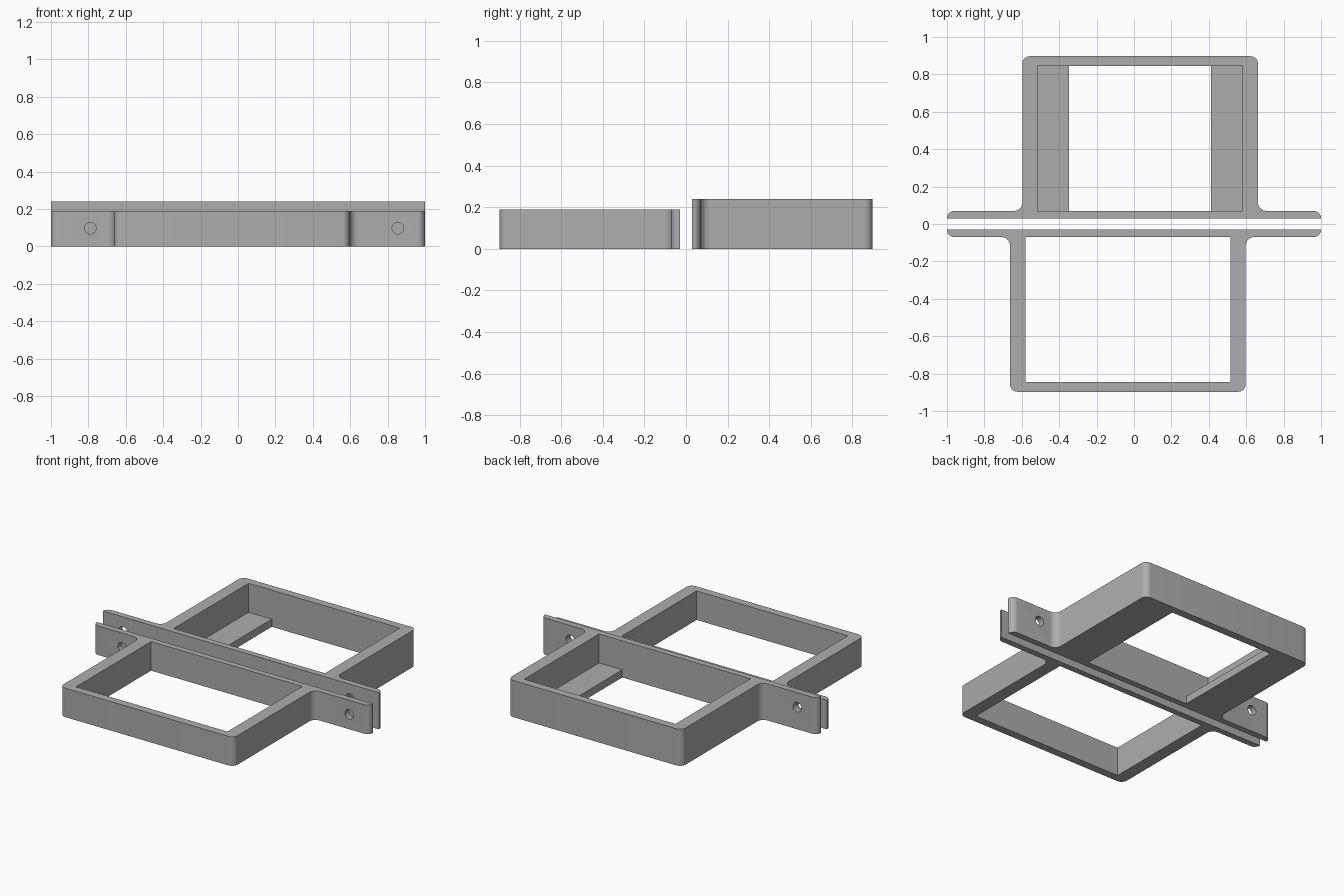
import bpy, bmesh
from math import sin, cos, pi
from mathutils import Vector, Matrix

cube = bpy.data.objects.get("Cube")
if cube:
    bpy.data.objects.remove(cube)

# Single grey material
grey = bpy.data.materials.new("mid grey")
grey.use_nodes = True
GREY = (0.42, 0.42, 0.42, 1)
grey.diffuse_color = GREY
grey.node_tree.nodes["Principled BSDF"].inputs["Base Color"].default_value = GREY


def rounded(corners, steps=8):
    """Round right-angled corners given as (x, y, radius)."""
    pts = []
    n = len(corners)
    for i, (x, y, r) in enumerate(corners):
        p = Vector((x, y))
        if r == 0:
            pts.append(p)
            continue
        u = (Vector(corners[i - 1][:2]) - p).normalized()
        v = (Vector(corners[(i + 1) % n][:2]) - p).normalized()
        centre = p + r * (u + v)
        for k in range(steps + 1):
            t = k / steps * pi / 2
            pts.append(centre - r * (v * cos(t) + u * sin(t)))
    return pts


def add_object(name, bm):
    bmesh.ops.recalc_face_normals(bm, faces=bm.faces)
    mesh = bpy.data.meshes.new(name)
    bm.to_mesh(mesh)
    bm.free()
    mesh.materials.append(grey)
    obj = bpy.data.objects.new(name, mesh)
    bpy.context.collection.objects.link(obj)
    return obj


def extrude_profile(name, points, z0, z1):
    bm = bmesh.new()
    face = bm.faces.new([bm.verts.new((p[0], p[1], z0)) for p in points])
    top = bmesh.ops.extrude_face_region(bm, geom=[face])["geom"]
    verts = [g for g in top if isinstance(g, bmesh.types.BMVert)]
    bmesh.ops.translate(bm, verts=verts, vec=(0, 0, z1 - z0))
    return add_object(name, bm)


def box(name, x0, x1, y0, y1, z0, z1):
    return extrude_profile(name, [(x0, y0), (x1, y0), (x1, y1), (x0, y1)], z0, z1)


def screw_hole(x, z):
    bm = bmesh.new()
    place = Matrix.Translation((x, 0.05, z)) @ Matrix.Rotation(pi / 2, 4, "X")
    bmesh.ops.create_cone(bm, cap_ends=True, segments=32, radius1=0.031,
                          radius2=0.031, depth=0.2, matrix=place)
    return add_object("screw_hole_cutter", bm)


def cut(obj, cutter):
    cutter.hide_render = True
    bpy.context.view_layer.objects.active = obj
    mod = obj.modifiers.new("cut", "BOOLEAN")
    mod.operation = "DIFFERENCE"
    mod.solver = "EXACT"
    mod.object = cutter
    bpy.ops.object.modifier_apply(modifier=mod.name)
    bpy.data.objects.remove(cutter)


C = 0.033                    # sideways offset of the frame on its flange
OUT, INN, GAP = 0.63, 0.548, 0.38
NEAR, FLANGE, INNER, FAR = 0.03, 0.07, 0.845, 0.897


def bracket(name, height, hole_z, ledge, turned):
    # Flange and frame outline with fillets
    outline = rounded([
        (-1, NEAR, 0), (1, NEAR, 0), (1, FLANGE, 0.038),
        (C + OUT, FLANGE, 0.045), (C + OUT, FAR, 0.04),
        (C - OUT, FAR, 0.04), (C - OUT, FLANGE, 0.045), (-1, FLANGE, 0.038)])
    obj = extrude_profile(name, outline, 0, height)

    # Frame opening, with ledges left at the bottom when asked for
    cut(obj, box("opening_cutter", C - INN, C + INN, FLANGE, INNER,
                 ledge if ledge else -0.1, height + 0.1))
    if ledge:
        cut(obj, box("floor_cutter", C - GAP, C + GAP, FLANGE, INNER,
                     -0.1, ledge + 0.05))

    # Screw holes in the flange ears
    for x in (-0.855, 0.79):
        cut(obj, screw_hole(x, hole_z))

    if turned:
        obj.data.transform(Matrix.Rotation(pi, 4, "Z"))
    bpy.ops.object.select_all(action="DESELECT")
    obj.select_set(True)
    bpy.context.view_layer.objects.active = obj
    bpy.ops.object.shade_smooth_by_angle(angle=pi / 6)


bracket("back_bracket", 0.24, 0.145, 0.05, False)
bracket("front_bracket", 0.19, 0.097, 0, True)
